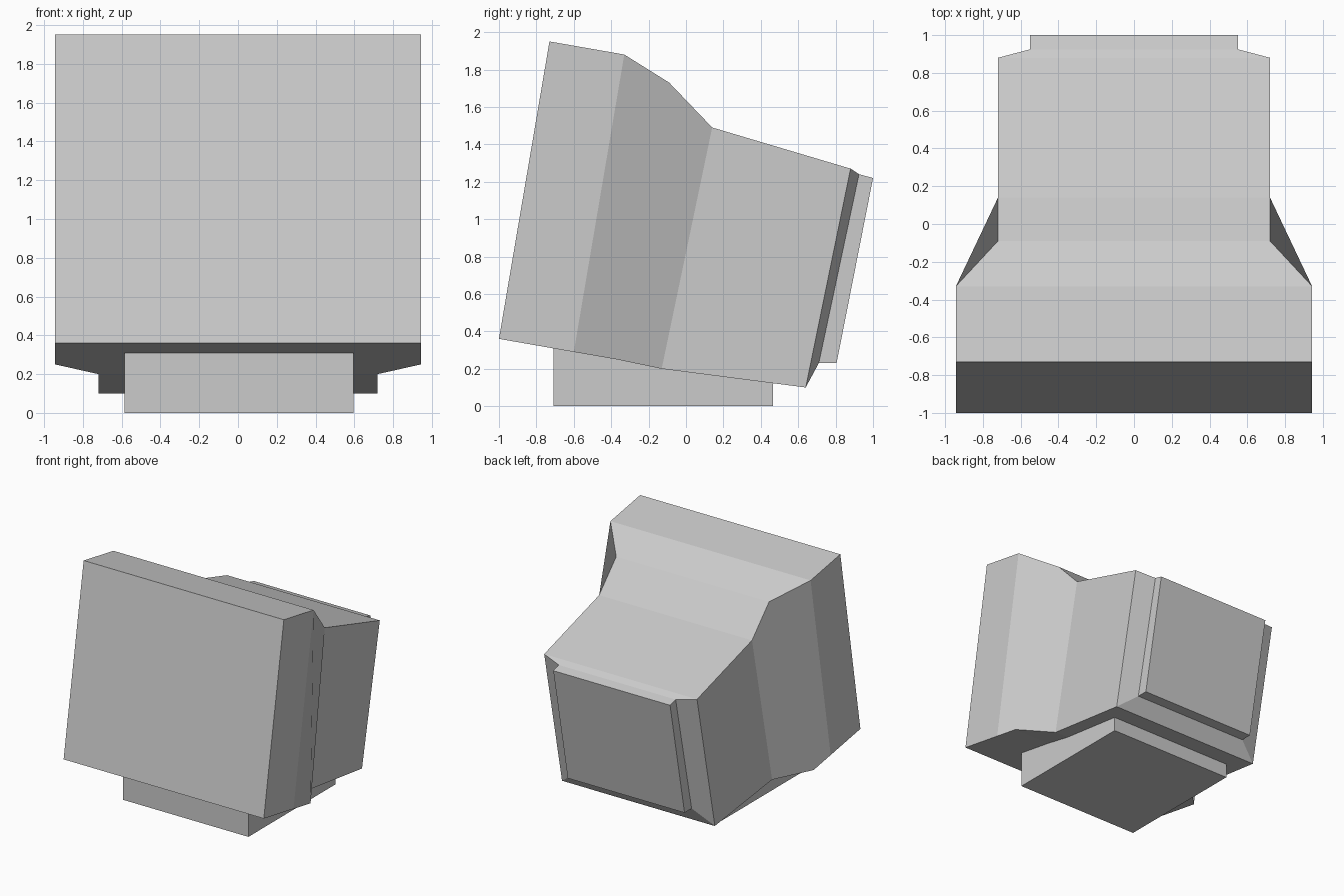
import bpy
import bmesh
from mathutils import Vector

cube = bpy.data.objects.get("Cube")
if cube:
    bpy.data.objects.remove(cube, do_unlink=True)

# One plain grey plastic
grey = bpy.data.materials.new("light_grey")
grey.use_nodes = True
colour = (0.6, 0.6, 0.6, 1)
grey.diffuse_color = colour
grey.node_tree.nodes["Principled BSDF"].inputs["Base Color"].default_value = colour


def add_object(name, bm):
    bmesh.ops.recalc_face_normals(bm, faces=bm.faces)
    mesh = bpy.data.meshes.new(name)
    bm.to_mesh(mesh)
    bm.free()
    mesh.materials.append(grey)
    obj = bpy.data.objects.new(name, mesh)
    bpy.context.collection.objects.link(obj)
    return obj


# Monitor housing: corner points of the left half, (half width, y, z)
WIDE, MID, PANEL = 0.943, 0.72, 0.55
points = {
    "front_low": (WIDE, -1, 0.36), "front_top": (WIDE, -0.73, 1.95),
    "rim_low": (WIDE, -0.6, 0.29), "rim_top": (WIDE, -0.33, 1.88),
    "heel": (WIDE, -0.37, 0.25), "step": (MID, -0.09, 1.73),
    "neck_low": (MID, -0.13, 0.2), "neck_top": (MID, 0.14, 1.49),
    "back_low": (MID, 0.64, 0.1), "back_top": (MID, 0.88, 1.27),
    "inset_low": (PANEL, 0.71, 0.23), "inset_top": (PANEL, 0.925, 1.24),
    "panel_low": (PANEL, 0.805, 0.23), "panel_top": (PANEL, 1, 1.22),
}
# Outline of the side, swept straight across the width
outline = ["front_low", "front_top", "rim_top", "step", "neck_top", "back_top",
           "inset_top", "panel_top", "panel_low", "inset_low", "back_low",
           "neck_low", "heel", "rim_low"]
# Side faces between neighbouring sections
sections = ["front", "rim", None, "neck", "back", "inset", "panel"]
sides = [(a + "_low", b + "_low", b + "_top", a + "_top")
         for a, b in zip(sections, sections[1:]) if a and b]
# Tapering flank behind the rim
flank = [("rim_top", "step", "neck_top"), ("rim_top", "neck_top", "heel"),
         ("heel", "neck_top", "neck_low"), ("rim_top", "heel", "rim_low")]

bm = bmesh.new()
half = {s: {n: bm.verts.new((s * x, y, z)) for n, (x, y, z) in points.items()}
        for s in (1, -1)}
for a, b in zip(outline, outline[1:] + outline[:1]):
    bm.faces.new((half[1][a], half[1][b], half[-1][b], half[-1][a]))
for verts in half.values():
    for names in sides + flank:
        bm.faces.new([verts[n] for n in names])
housing = add_object("monitor_housing", bm)

# Each flank is shaded as a single flat face
mesh = housing.data
shared = {1: Vector(), -1: Vector()}
for poly in mesh.polygons:
    if len(poly.vertices) == 3:
        shared[1 if poly.center.x > 0 else -1] += poly.normal * poly.area
normals = []
for poly in mesh.polygons:
    normal = poly.normal.copy()
    if len(poly.vertices) == 3:
        normal = shared[1 if poly.center.x > 0 else -1].normalized()
    normals += [normal] * poly.loop_total
mesh.normals_split_custom_set(normals)

# Square foot, its top hidden inside the housing
bm = bmesh.new()
bmesh.ops.create_cube(bm, size=1)
bmesh.ops.scale(bm, vec=(1.18, 1.175, 0.31), verts=bm.verts)
bmesh.ops.translate(bm, vec=(0.005, -0.122, 0.155), verts=bm.verts)
add_object("foot", bm)
